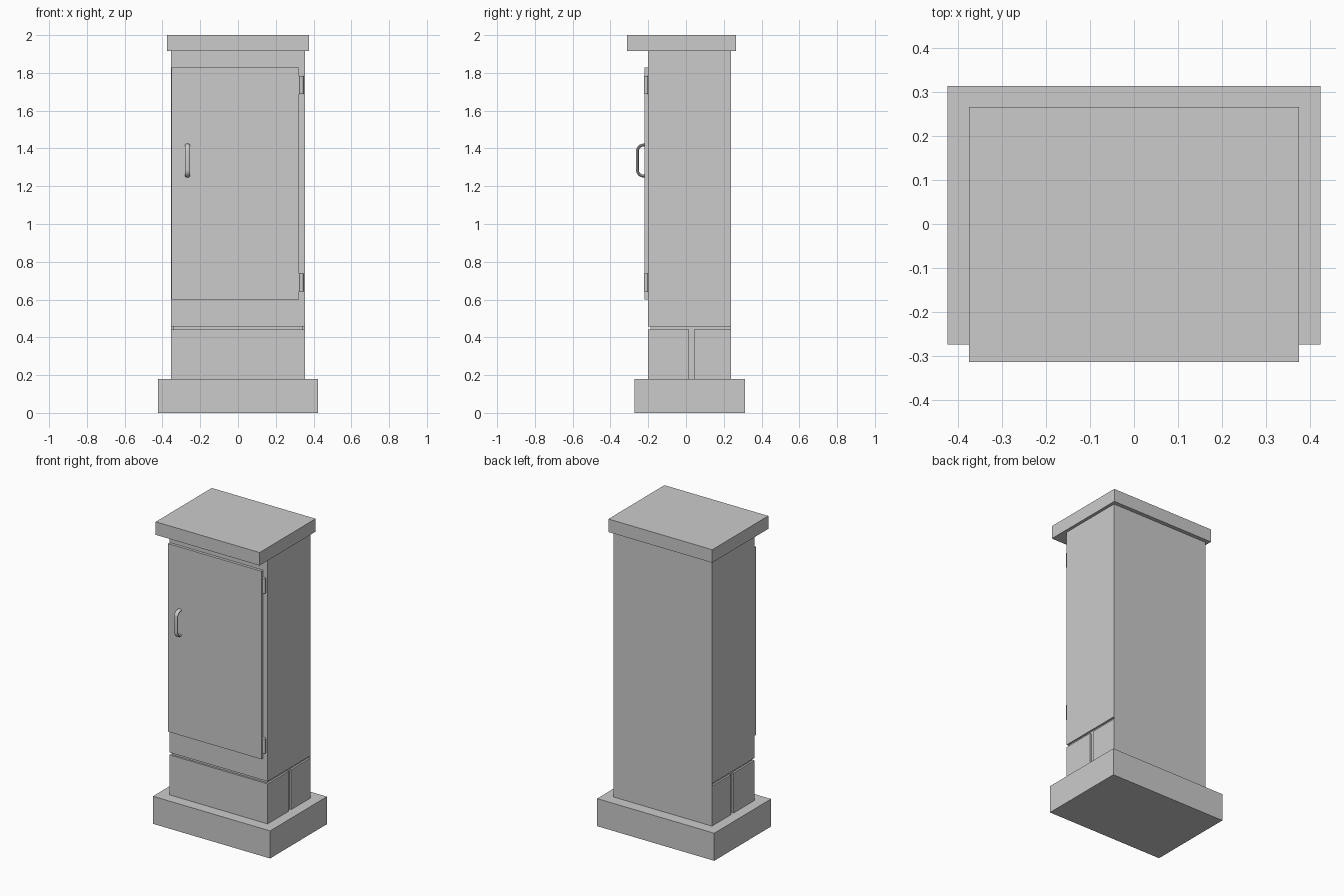
import bpy, bmesh
from math import sin, cos, pi
from mathutils import Vector

if "Cube" in bpy.data.objects:
    bpy.data.objects.remove(bpy.data.objects["Cube"])


def finish(bm, name):
    bmesh.ops.recalc_face_normals(bm, faces=bm.faces)
    me = bpy.data.meshes.new(name)
    bm.to_mesh(me)
    bm.free()
    ob = bpy.data.objects.new(name, me)
    bpy.context.collection.objects.link(ob)
    return ob


def smooth(ob):
    bpy.ops.object.select_all(action='DESELECT')
    bpy.context.view_layer.objects.active = ob
    ob.select_set(True)
    bpy.ops.object.shade_smooth_by_angle()


def box(name, x, y, z):
    bm = bmesh.new()
    bmesh.ops.create_cube(bm, size=1)
    for v in bm.verts:
        v.co = [a + (b - a) * (c + 0.5) for (a, b), c in zip((x, y, z), v.co)]
    return finish(bm, name)


W, FRONT, BACK = 0.355, -0.201, 0.239   # cabinet half width, front and back
GAP = 0.012                             # groove depth

# Plinth and overhanging roof
box("plinth", (-0.423, 0.423), (-0.273, 0.313), (0, 0.18))
box("roof", (-0.375, 0.375), (-0.313, 0.265), (1.915, 2.0))

# Cabinet body above the horizontal groove
box("cabinet_body", (-W, W), (FRONT, BACK), (0.457, 1.915))

# Recessed core forming the groove floors, and the unbroken back sheet
box("recessed_core", (GAP - W, W - GAP), (FRONT + GAP, BACK - 0.003), (0.18, 0.457))
box("back_sheet", (-W, W), (BACK - 0.003, BACK), (0.18, 0.457))

# Lower skirt: front half and back half split by a vertical side groove
box("skirt_front", (-W, W), (FRONT, 0.016), (0.18, 0.441))
box("skirt_back", (-W, W), (0.042, BACK - 0.003), (0.18, 0.441))

# Door
box("door", (-0.352, 0.323), (-0.219, FRONT), (0.60, 1.828))

# Hinges: barrel with a small leaf behind it
for label, z0, z1 in (("lower", 0.643, 0.738), ("upper", 1.687, 1.784)):
    bpy.ops.mesh.primitive_cylinder_add(
        vertices=20, radius=0.0105, depth=z1 - z0, location=(0.336, -0.2115, (z0 + z1) / 2))
    barrel = bpy.context.object
    barrel.name = label + "_hinge_barrel"
    smooth(barrel)
    box(label + "_hinge_leaf", (0.321, 0.340), (-0.213, FRONT), (z0, z1))

# Handle: oval section swept along a rounded U path in the YZ plane
R, STEPS, SIDES = 0.032, 8, 16
y_out, z_lo, z_hi = -0.257, 1.254, 1.418
path = [(-0.212, z_lo, 0)]                      # y, z, direction angle of outward normal
path = [(-0.212, z_lo, -pi / 2)]
for zc, start in ((z_lo + R, -pi / 2), (z_hi - R, 0)):
    for i in range(STEPS + 1):
        a = start + pi / 2 * i / STEPS
        path.append((y_out + R - R * cos(a), zc + R * sin(a), a))
path.append((-0.212, z_hi, pi / 2))

bm = bmesh.new()
rings = []
for y, z, a in path:
    out = Vector((0, -cos(a), sin(a)))
    rings.append([bm.verts.new(Vector((-0.267, y, z)) + out * 0.0075 * sin(t)
                               + Vector((0.0135 * cos(t), 0, 0)))
                  for t in (2 * pi * k / SIDES for k in range(SIDES))])
for p, q in zip(rings, rings[1:]):
    for k in range(SIDES):
        n = (k + 1) % SIDES
        bm.faces.new((p[k], p[n], q[n], q[k]))
bm.faces.new(rings[0])
bm.faces.new(rings[-1])
smooth(finish(bm, "door_handle"))
